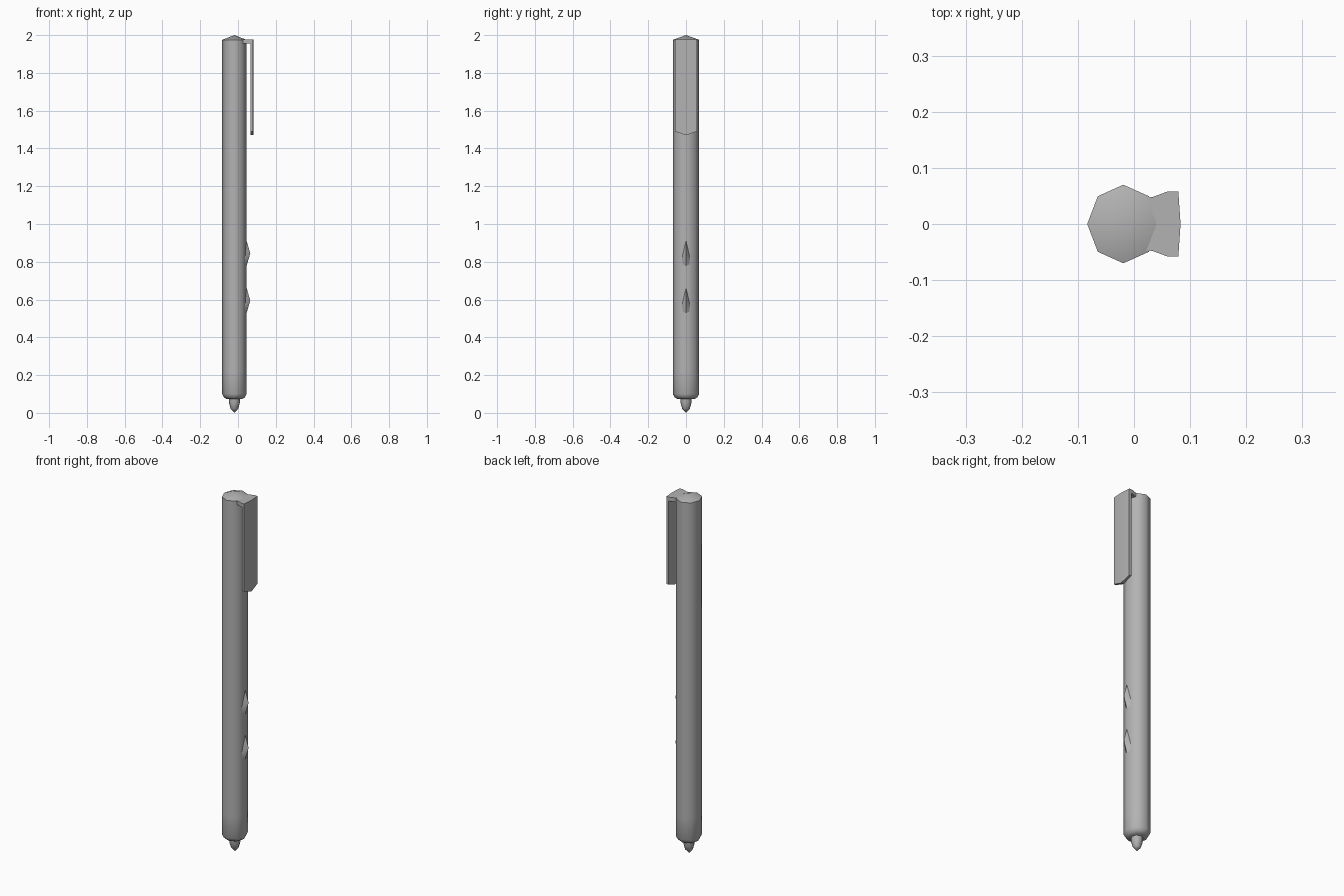
import bpy, bmesh, math

if "Cube" in bpy.data.objects:
    bpy.data.objects.remove(bpy.data.objects["Cube"])

CX = -0.019                       # axis of the pen barrel
grey = bpy.data.materials.new("grey_plastic")
grey.diffuse_color = (0.45, 0.45, 0.45, 1)
grey.use_nodes = True
grey.node_tree.nodes["Principled BSDF"].inputs["Base Color"].default_value = grey.diffuse_color


def finish(name, bm, angle=50):
    bmesh.ops.recalc_face_normals(bm, faces=bm.faces)
    me = bpy.data.meshes.new(name)
    bm.to_mesh(me)
    bm.free()
    ob = bpy.data.objects.new(name, me)
    bpy.context.collection.objects.link(ob)
    me.materials.append(grey)
    bpy.ops.object.select_all(action='DESELECT')
    ob.select_set(True)
    bpy.context.view_layer.objects.active = ob
    bpy.ops.object.shade_smooth_by_angle(angle=math.radians(angle))
    return ob


def lathe(name, profile, n=8, sx=0.92, angle=50):
    """Stack of n-sided rings (radius, z), slightly flattened along x."""
    bm = bmesh.new()
    rings = []
    for r, z in profile:
        if r == 0:
            rings.append([bm.verts.new((CX, 0, z))])
        else:
            rings.append([bm.verts.new((CX + sx * r * math.cos(2 * math.pi * i / n),
                                        r * math.sin(2 * math.pi * i / n), z))
                          for i in range(n)])
    for a, b in zip(rings, rings[1:]):
        for i in range(n):
            j = (i + 1) % n
            quad = [a[i % len(a)], a[j % len(a)], b[j % len(b)], b[i % len(b)]]
            bm.faces.new(list(dict.fromkeys(quad)))
    return finish(name, bm, angle)


def prism(name, outline, place, depth):
    """Extrude a 2D outline; place maps (u, v) to a 3D point."""
    bm = bmesh.new()
    f = bm.faces.new([bm.verts.new(place(u, v)) for u, v in outline])
    ext = bmesh.ops.extrude_face_region(bm, geom=[f])
    bmesh.ops.translate(bm, vec=depth,
                        verts=[g for g in ext["geom"] if isinstance(g, bmesh.types.BMVert)])
    return finish(name, bm, 30)


# Barrel with chamfered nose and shallow pointed cap
lathe("barrel", [(0, 0.07), (0.046, 0.074), (0.06, 0.082), (0.07, 0.1),
                 (0.07, 0.22), (0.07, 1.975), (0, 2.0)])

# Writing tip
lathe("tip", [(0, 0.08), (0.03, 0.075), (0.028, 0.05), (0.02, 0.022), (0, 0.0)], sx=1.0)

# Bridge joining the cap to the clip
half = [(0.0, 0.045), (0.033, 0.048), (0.06, 0.058), (0.079, 0.058)]
outline = half + [(0.083, 0)] + [(x, -y) for x, y in reversed(half)]
prism("clip_bridge", outline, lambda u, v: (u, v, 1.955), (0, 0, 0.022))

# Clip: plate with a ridged outer face and a shallow pointed lower end
bm = bmesh.new()
sections = []
for y, x_out, z_low in ((-0.058, 0.079, 1.49), (0, 0.083, 1.47), (0.058, 0.079, 1.49)):
    sections.append([bm.verts.new(p) for p in
                     ((0.066, y, z_low), (x_out, y, z_low), (x_out, y, 1.977), (0.066, y, 1.977))])
for a, b in zip(sections, sections[1:]):
    for i in range(4):
        bm.faces.new((a[i], a[(i + 1) % 4], b[(i + 1) % 4], b[i]))
bm.faces.new(sections[0])
bm.faces.new(sections[-1])
finish("clip_plate", bm, 30)

# Two teardrop side buttons
for name, z0 in (("upper_button", 0.77), ("lower_button", 0.52)):
    bm = bmesh.new()
    rim = [bm.verts.new((x, y, z0 + z)) for x, y, z in
           ((0.043, 0, 0), (0.036, 0.02, 0.012), (0.036, 0.022, 0.05),
            (0.038, 0.012, 0.1), (0.043, 0, 0.15),
            (0.038, -0.012, 0.1), (0.036, -0.022, 0.05), (0.036, -0.02, 0.012))]
    peak = bm.verts.new((0.065, 0, z0 + 0.075))
    for i in range(8):
        bm.faces.new((rim[i], rim[(i + 1) % 8], peak))
    bm.faces.new(rim)
    finish(name, bm, 50)
